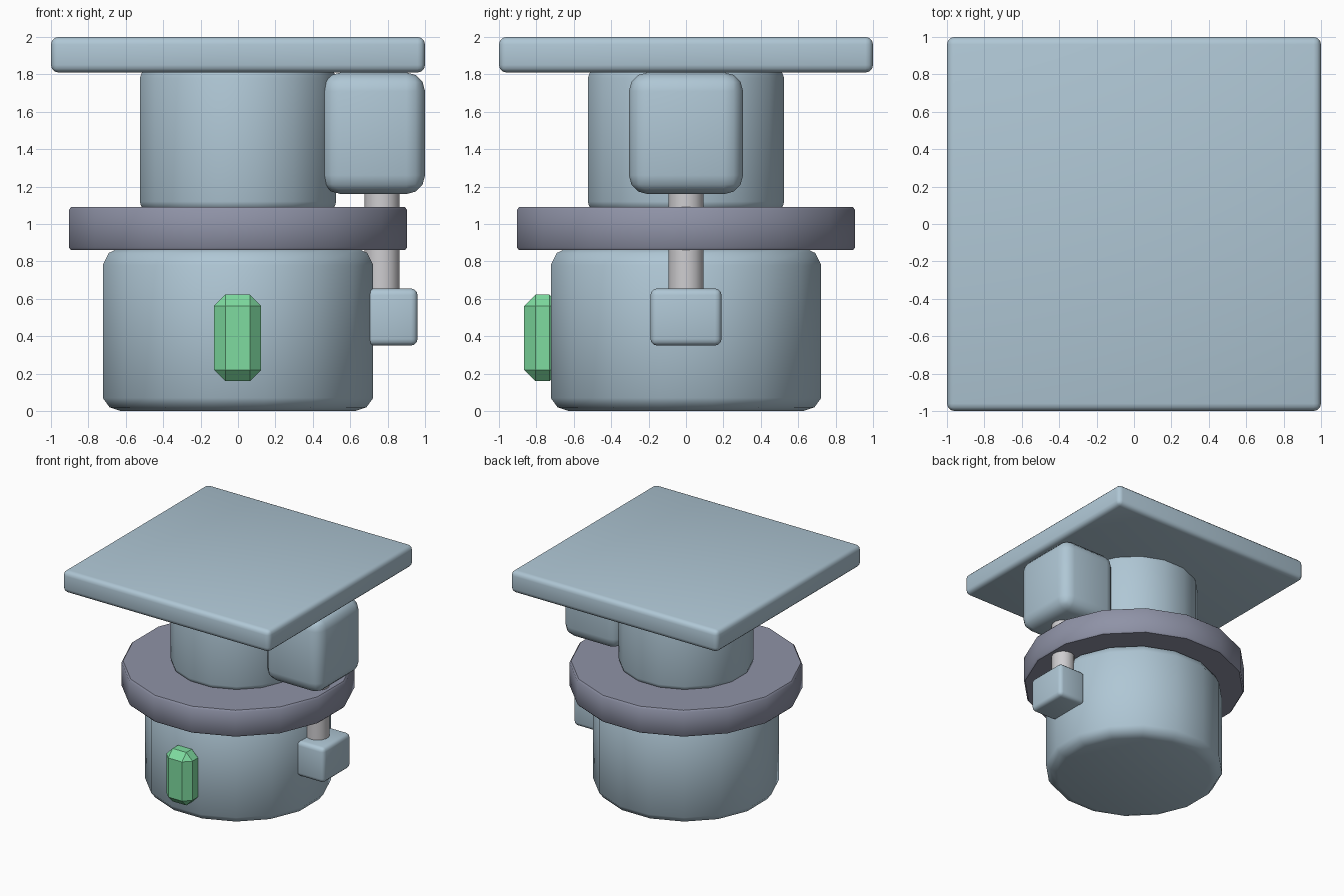
import bpy, bmesh, math

if "Cube" in bpy.data.objects:
    bpy.data.objects.remove(bpy.data.objects["Cube"])


def material(name, rgb):
    m = bpy.data.materials.new(name)
    m.diffuse_color = (*rgb, 1)
    m.use_nodes = True
    m.node_tree.nodes["Principled BSDF"].inputs["Base Color"].default_value = m.diffuse_color
    return m


BLUE = material("pale blue", (0.43, 0.57, 0.665))
SLATE = material("slate grey", (0.275, 0.29, 0.385))
STEEL = material("light steel", (0.62, 0.61, 0.63))
GREEN = material("green", (0.21, 0.71, 0.35))


def finish(name, bm, mat, smooth):
    bmesh.ops.recalc_face_normals(bm, faces=bm.faces)
    mesh = bpy.data.meshes.new(name)
    bm.to_mesh(mesh)
    bm.free()
    mesh.materials.append(mat)
    ob = bpy.data.objects.new(name, mesh)
    bpy.context.collection.objects.link(ob)
    if smooth:
        bpy.ops.object.select_all(action='DESELECT')
        ob.select_set(True)
        bpy.context.view_layer.objects.active = ob
        bpy.ops.object.shade_smooth_by_angle(angle=math.radians(smooth))
    return ob


def box(name, lo, hi, bevel, segments, mat, smooth=40):
    """Bevelled block between two corners."""
    bm = bmesh.new()
    bmesh.ops.create_cube(bm, size=1)
    for v in bm.verts:
        v.co = [l + (c + 0.5) * (h - l) for c, l, h in zip(v.co, lo, hi)]
    bmesh.ops.bevel(bm, geom=bm.edges[:], offset=bevel, segments=segments,
                    profile=0.5, affect='EDGES')
    return finish(name, bm, mat, smooth)


def lathe(name, profile, sides, mat, x=0.0, smooth=40):
    """Closed solid turned from (radius, height) points."""
    bm = bmesh.new()
    rings = []
    for r, z in profile:
        angles = [2 * math.pi * (i + 0.5) / sides for i in range(sides)]
        rings.append([bm.verts.new((x + r * math.cos(a), r * math.sin(a), z))
                      for a in angles])
    for a, b in zip(rings, rings[1:]):
        for i in range(sides):
            j = (i + 1) % sides
            bm.faces.new((a[i], a[j], b[j], b[i]))
    bm.faces.new(rings[0])
    bm.faces.new(rings[-1])
    return finish(name, bm, mat, smooth)


# Round body: base drum, wide flange and upper column
lathe("base_drum", [(0.64, 0), (0.70, 0.02), (0.737, 0.07), (0.737, 0.78),
                    (0.705, 0.845), (0.65, 0.87)], 16, BLUE)
lathe("flange_ring", [(0.91, 0.86), (0.922, 0.875), (0.922, 1.075),
                      (0.91, 1.09)], 16, SLATE)
lathe("upper_column", [(0.51, 1.08), (0.528, 1.095), (0.535, 1.12),
                       (0.535, 1.78), (0.52, 1.82)], 16, BLUE)

# Square top plate
box("top_plate", (-1, -1, 1.81), (1, 1, 2), 0.04, 3, BLUE)

# Side actuator: housing, rod and lower block
box("side_housing", (0.45, -0.305, 1.16), (1, 0.305, 1.81), 0.1, 3, BLUE)
lathe("actuator_rod", [(0.095, 0.6), (0.095, 1.25)], 16, STEEL, x=0.77)
box("lower_block", (0.69, -0.19, 0.35), (0.96, 0.19, 0.655), 0.035, 3, BLUE)

# Faceted indicator light on the front
box("indicator_light", (-0.128, -0.865, 0.16), (0.124, -0.67, 0.622), 0.06, 1,
    GREEN, smooth=None)
